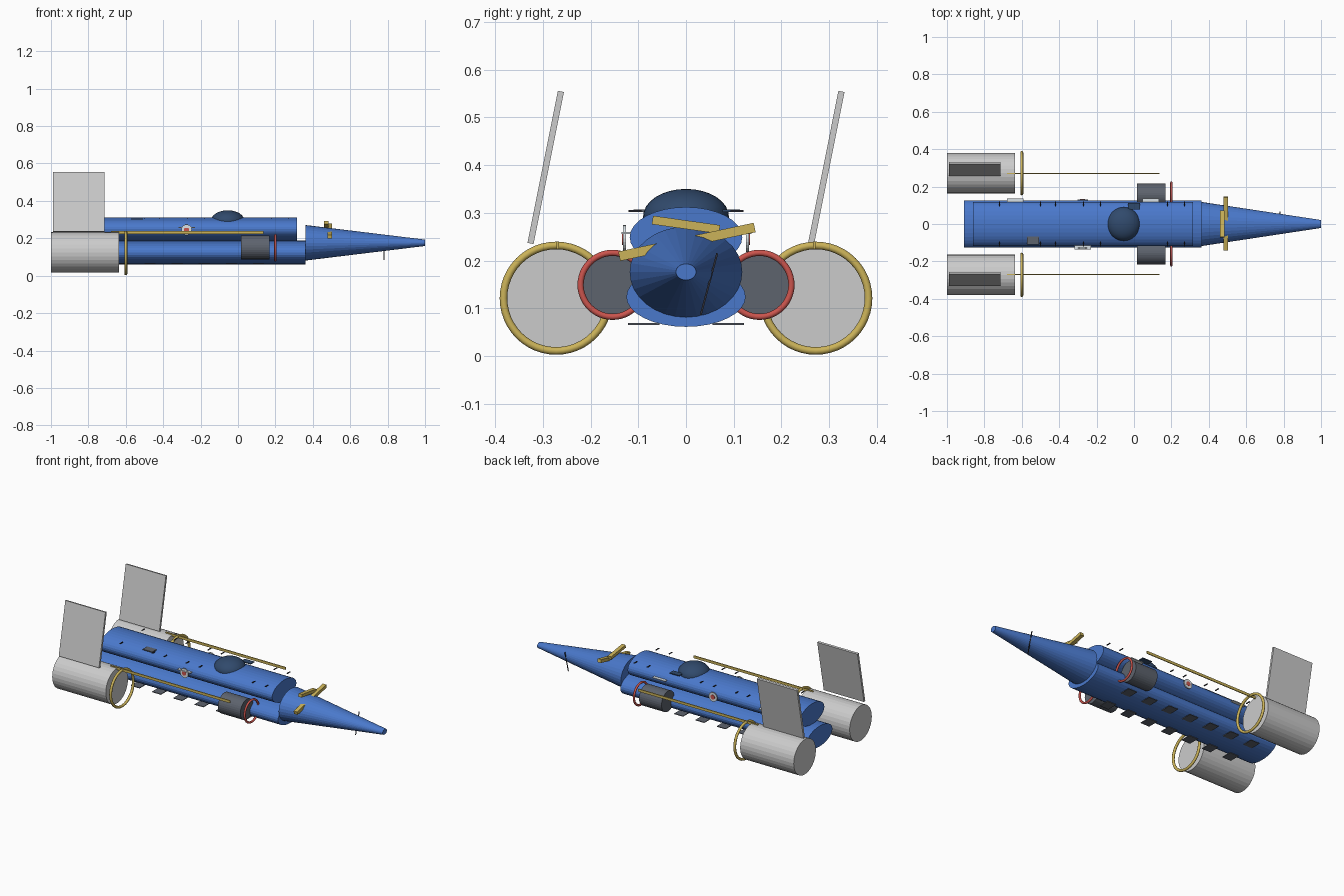
import bpy, math
from math import radians, pi

if "Cube" in bpy.data.objects:
    bpy.data.objects.remove(bpy.data.objects["Cube"])


def material(name, rgb):
    m = bpy.data.materials.new(name)
    m.diffuse_color = (*rgb, 1)
    m.use_nodes = True
    m.node_tree.nodes["Principled BSDF"].inputs["Base Color"].default_value = m.diffuse_color
    return m


BLUE = material("hull blue", (0.068, 0.19, 0.60))
NAVY = material("dome navy", (0.03, 0.068, 0.15))
GREY = material("light grey", (0.60, 0.60, 0.60))
DARK = material("dark grey", (0.11, 0.125, 0.155))
GOLD = material("gold", (0.60, 0.45, 0.10))
RED = material("red", (0.60, 0.09, 0.075))
WHITE = material("pale panel", (0.70, 0.76, 0.80))
BLACK = material("black trim", (0.03, 0.03, 0.04))


def finish(name, mat, smooth=False):
    ob = bpy.context.object
    ob.name = name
    ob.data.materials.append(mat)
    if smooth:
        bpy.ops.object.shade_smooth_by_angle(angle=radians(40))
    return ob


def tube(name, mat, x0, x1, y, z, ry, rz, tip=1.0, sides=32):
    """Capped elliptical tube along x, narrowing to tip at x1."""
    bpy.ops.mesh.primitive_cone_add(vertices=sides, radius1=1, radius2=tip,
                                    depth=x1 - x0, location=((x0 + x1) / 2, y, z),
                                    rotation=(0, pi / 2, 0))
    bpy.context.object.scale = (rz, ry, 1)
    return finish(name, mat)


def ring(name, mat, x, y, z, major, minor):
    bpy.ops.mesh.primitive_torus_add(location=(x, y, z), rotation=(0, pi / 2, 0),
                                     major_radius=major, minor_radius=minor,
                                     major_segments=48, minor_segments=12)
    return finish(name, mat, True)


def box(name, mat, loc, dims, tilt=0):
    """Box tilted about x by degrees."""
    bpy.ops.mesh.primitive_cube_add(size=1, location=loc, rotation=(radians(tilt), 0, 0))
    bpy.context.object.scale = dims
    return finish(name, mat)


def disc(name, mat, loc, r, depth):
    bpy.ops.mesh.primitive_cylinder_add(vertices=24, radius=r, depth=depth,
                                        location=loc, rotation=(pi / 2, 0, 0))
    return finish(name, mat)


# Stacked elliptical hulls and nose cone
tube("lower_hull", BLUE, -0.91, 0.36, 0, 0.124, 0.125, 0.063)
tube("upper_hull", BLUE, -0.86, 0.315, 0, 0.249, 0.118, 0.063)
tube("nose_cone", BLUE, 0.36, 1.0, 0, 0.176, 0.118, 0.095, 0.18)

# Cockpit dome
bpy.ops.mesh.primitive_uv_sphere_add(segments=32, ring_count=16, radius=1,
                                     location=(-0.055, 0, 0.292))
bpy.context.object.scale = (0.09, 0.09, 0.058)
finish("cockpit_dome", NAVY, True)

# Crossed bars and antenna on the nose
box("nose_bar_short", GOLD, (0.472, 0, 0.275), (0.024, 0.142, 0.018), -8)
box("nose_bar_long", GOLD, (0.49, 0.002, 0.239), (0.024, 0.29, 0.02), 12)
box("nose_antenna", BLACK, (0.78, 0.048, 0.15), (0.004, 0.004, 0.135), -15)

for s, side in ((-1, "right"), (1, "left")):
    # Rear engines with gold rings, tilted fins and long rods
    tube(f"main_engine_{side}", GREY, -1.0, -0.635, s * 0.272, 0.125, 0.108, 0.108)
    ring(f"main_ring_{side}", GOLD, -0.6, s * 0.272, 0.121, 0.1105, 0.008)
    box(f"fin_{side}", GREY, (-0.852, s * 0.294, 0.395), (0.274, 0.013, 0.325), -11.3)
    box(f"side_rod_{side}", GOLD, (-0.272, s * 0.269, 0.232), (0.815, 0.005, 0.016))

    # Small forward engines with red rings
    tube(f"front_engine_{side}", DARK, 0.015, 0.168, s * 0.154, 0.151, 0.063, 0.063)
    ring(f"front_ring_{side}", RED, 0.2, s * 0.154, 0.149, 0.067, 0.0065)

    # Round side badges
    disc(f"badge_{side}", WHITE, (-0.275, s * 0.129, 0.246), 0.028, 0.006)
    disc(f"badge_centre_{side}", RED, (-0.275, s * 0.130, 0.246), 0.014, 0.008)

    # Rows of plates under the hull and slim pegs above it
    for i in range(7):
        box(f"belly_plate_{side}_{i}", DARK, (-0.76 + i * 0.145, s * 0.089, 0.067),
            (0.06, 0.066, 0.004))
    for i, x in enumerate((-0.72, -0.5, -0.42, -0.27, -0.18, 0.18, 0.27)):
        box(f"top_peg_{side}_{i}", BLACK, (x, s * 0.107, 0.304), (0.006, 0.028, 0.004))

# Pale side panels and dark hatches
for i, (x, y, z) in enumerate(((-0.275, -0.125, 0.258), (-0.635, 0.127, 0.258),
                               (0.09, 0.127, 0.258))):
    box(f"side_panel_{i}", WHITE, (x, y, z), (0.088, 0.02, 0.004))
box("hatch_rear", DARK, (-0.54, -0.088, 0.304), (0.065, 0.044, 0.005))
box("hatch_front", NAVY, (0.0, 0.095, 0.304), (0.065, 0.036, 0.005))
